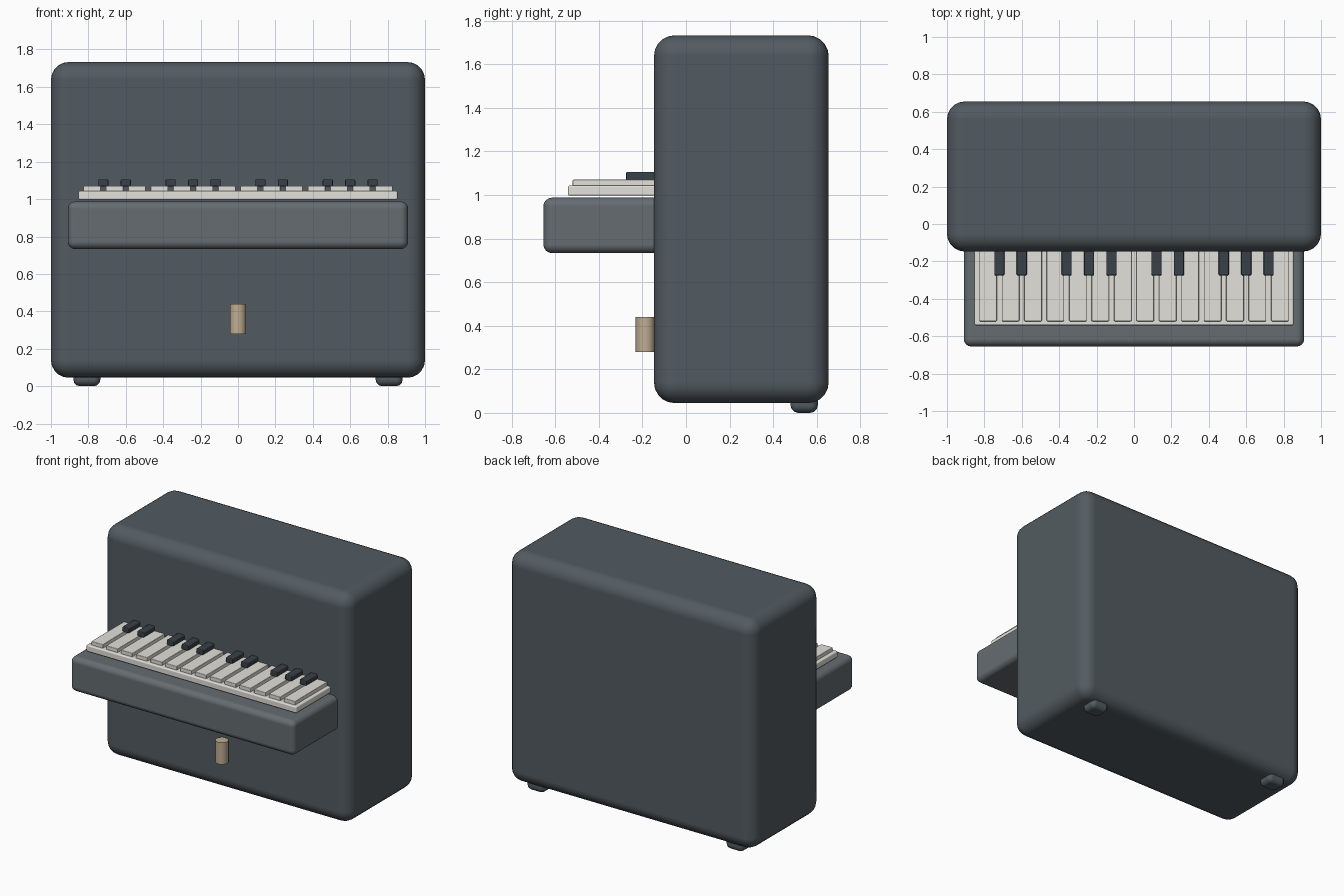
import bpy

if "Cube" in bpy.data.objects:
    bpy.data.objects.remove(bpy.data.objects["Cube"])


def material(name, rgb):
    m = bpy.data.materials.new(name)
    m.diffuse_color = (*rgb, 1)
    m.use_nodes = True
    m.node_tree.nodes["Principled BSDF"].inputs["Base Color"].default_value = m.diffuse_color
    return m


BODY = material("slate", (0.085, 0.105, 0.12))
SHELF = material("light_slate", (0.13, 0.15, 0.165))
IVORY = material("ivory", (0.76, 0.75, 0.70))
BLACK = material("charcoal", (0.04, 0.052, 0.065))
BRASS = material("tan", (0.52, 0.42, 0.29))


def finish(ob, name, mat):
    ob.name = name
    ob.data.materials.append(mat)
    bpy.ops.object.shade_smooth_by_angle(angle=0.7)
    return ob


def box(name, x, y, z, mat, bevel=0, segments=3):
    """Bevelled box from (min, max) pairs on each axis."""
    spans = (x, y, z)
    bpy.ops.mesh.primitive_cube_add(size=1, location=[(a + b) / 2 for a, b in spans])
    ob = bpy.context.object
    ob.scale = [b - a for a, b in spans]
    bpy.ops.object.transform_apply(location=False, rotation=False, scale=True)
    finish(ob, name, mat)
    if bevel:
        mod = ob.modifiers.new("rounded_edges", 'BEVEL')
        mod.width = bevel
        mod.segments = segments
        # keep the bevel ahead of any smoothing modifier
        ob.modifiers.move(len(ob.modifiers) - 1, 0)
        for p in ob.data.polygons:
            p.use_smooth = True
        for e in ob.data.edges:
            e.use_edge_sharp = False
        mod.harden_normals = True
    return ob


# cabinet and keyboard shelf
box("cabinet", (-1, 1), (-0.147, 0.655), (0.045, 1.733), BODY, 0.095, 5)
box("keyboard_shelf", (-0.91, 0.91), (-0.655, -0.05), (0.733, 0.988), SHELF, 0.04, 4)

# key bed
box("key_bed", (-0.853, 0.853), (-0.542, -0.05), (0.997, 1.044), IVORY, 0.008, 2)

# white keys
for i in range(14):
    cx = -0.78 + 0.12 * i
    box(f"white_key_{i + 1}", (cx - 0.047, cx + 0.047), (-0.52, -0.06),
        (1.03, 1.071), IVORY, 0.005, 2)

# black keys in groups of two and three
for i in (0, 1, 3, 4, 5, 7, 8, 10, 11, 12):
    cx = -0.72 + 0.12 * i
    box(f"black_key_{i + 1}", (cx - 0.027, cx + 0.027), (-0.275, -0.06),
        (1.068, 1.106), BLACK, 0.006, 2)

# pedal
bpy.ops.mesh.primitive_cylinder_add(vertices=16, radius=0.044, depth=0.16,
                                    location=(0, -0.187, 0.36))
finish(bpy.context.object, "pedal", BRASS)

# rear feet
for side, s in (("left", -1), ("right", 1)):
    box(f"{side}_rear_foot", (s * 0.808 - 0.072, s * 0.808 + 0.072), (0.48, 0.605),
        (0, 0.11), BODY, 0.035, 3)
